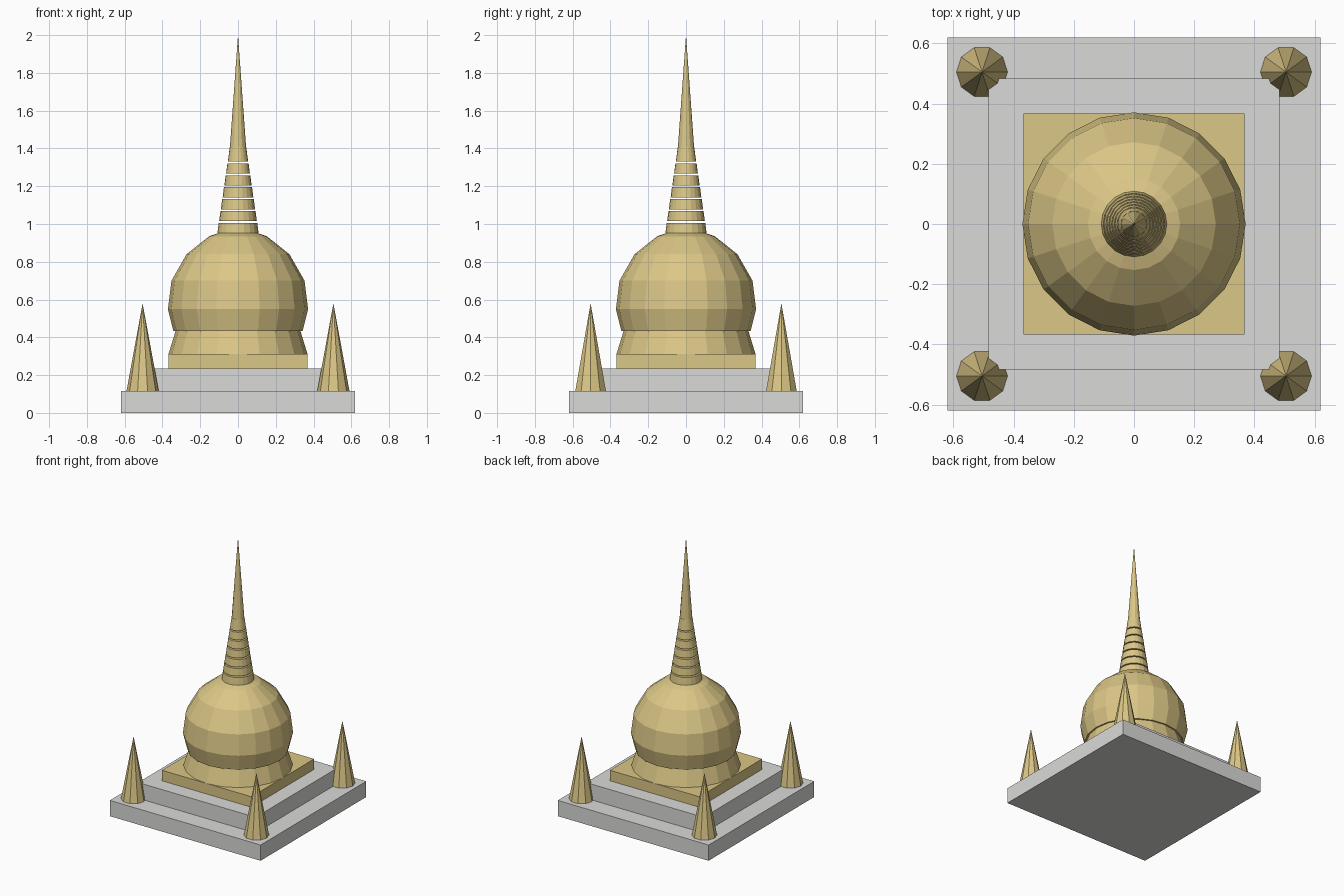
import bpy, bmesh, math

if "Cube" in bpy.data.objects:
    bpy.data.objects.remove(bpy.data.objects["Cube"])


def material(name, rgb):
    m = bpy.data.materials.new(name)
    m.diffuse_color = (*rgb, 1)
    m.use_nodes = True
    m.node_tree.nodes["Principled BSDF"].inputs["Base Color"].default_value = m.diffuse_color
    return m


gold = material("pale_gold", (0.71, 0.57, 0.24))
stone = material("light_grey_stone", (0.70, 0.70, 0.69))


def finish(name, bm, mat):
    bmesh.ops.recalc_face_normals(bm, faces=bm.faces)
    mesh = bpy.data.meshes.new(name)
    bm.to_mesh(mesh)
    bm.free()
    mesh.materials.append(mat)
    ob = bpy.data.objects.new(name, mesh)
    bpy.context.collection.objects.link(ob)
    return ob


def slab(name, half, z0, z1, mat):
    """Square slab centred on the z axis."""
    bm = bmesh.new()
    bmesh.ops.create_cube(bm, size=1)
    for v in bm.verts:
        v.co = (v.co.x * 2 * half, v.co.y * 2 * half,
                z0 if v.co.z < 0 else z1)
    return finish(name, bm, mat)


def lathe(name, profile, sides, mat, x=0, y=0):
    """Closed faceted solid from (radius, z) points, listed bottom to top."""
    bm = bmesh.new()
    rings = []
    for r, z in profile:
        if r == 0:
            rings.append([bm.verts.new((x, y, z))])
        else:
            rings.append([bm.verts.new((x + r * math.cos(math.tau * i / sides),
                                        y + r * math.sin(math.tau * i / sides), z))
                          for i in range(sides)])
    for a, b in zip(rings, rings[1:]):
        for i in range(sides):
            j = (i + 1) % sides
            if len(b) == 1:
                bm.faces.new((a[i], a[j], b[0]))
            else:
                bm.faces.new((a[i], a[j], b[j], b[i]))
    bm.faces.new(rings[0])
    if len(rings[-1]) > 1:
        bm.faces.new(rings[-1])
    return finish(name, bm, mat)


# Stepped square terraces
slab("lower_terrace", 0.62, 0, 0.117, stone)
slab("upper_terrace", 0.483, 0.117, 0.234, stone)
slab("gold_plinth", 0.368, 0.234, 0.312, gold)

# Flared collar and bell dome
lathe("flared_collar", [(0.368, 0.312), (0.33, 0.435)], 20, gold)
lathe("bell_dome", [(0.342, 0.433), (0.371, 0.55), (0.352, 0.70),
                    (0.272, 0.84), (0.153, 0.935), (0.09, 0.957)], 20, gold)

# Tapered spire rings, separated by thin gaps
pitch, gap = 0.063, 0.009
for k in range(6):
    z = 0.952 + k * pitch
    r = 0.109 - k * 0.0092
    lathe(f"spire_ring_{k + 1}", [(r, z), (r - 0.007, z + pitch - gap)], 20, gold)

# Pointed finial
lathe("spire_neck", [(0.054, 1.33), (0.043, 1.41)], 20, gold)
lathe("finial", [(0.043, 1.405), (0, 2.0)], 12, gold)

# Corner cones on the lower terrace
for sx in (-1, 1):
    for sy in (-1, 1):
        side = "right" if sx > 0 else "left"
        end = "back" if sy > 0 else "front"
        lathe(f"corner_cone_{end}_{side}", [(0.085, 0.117), (0, 0.58)],
              10, gold, 0.505 * sx, 0.505 * sy)
